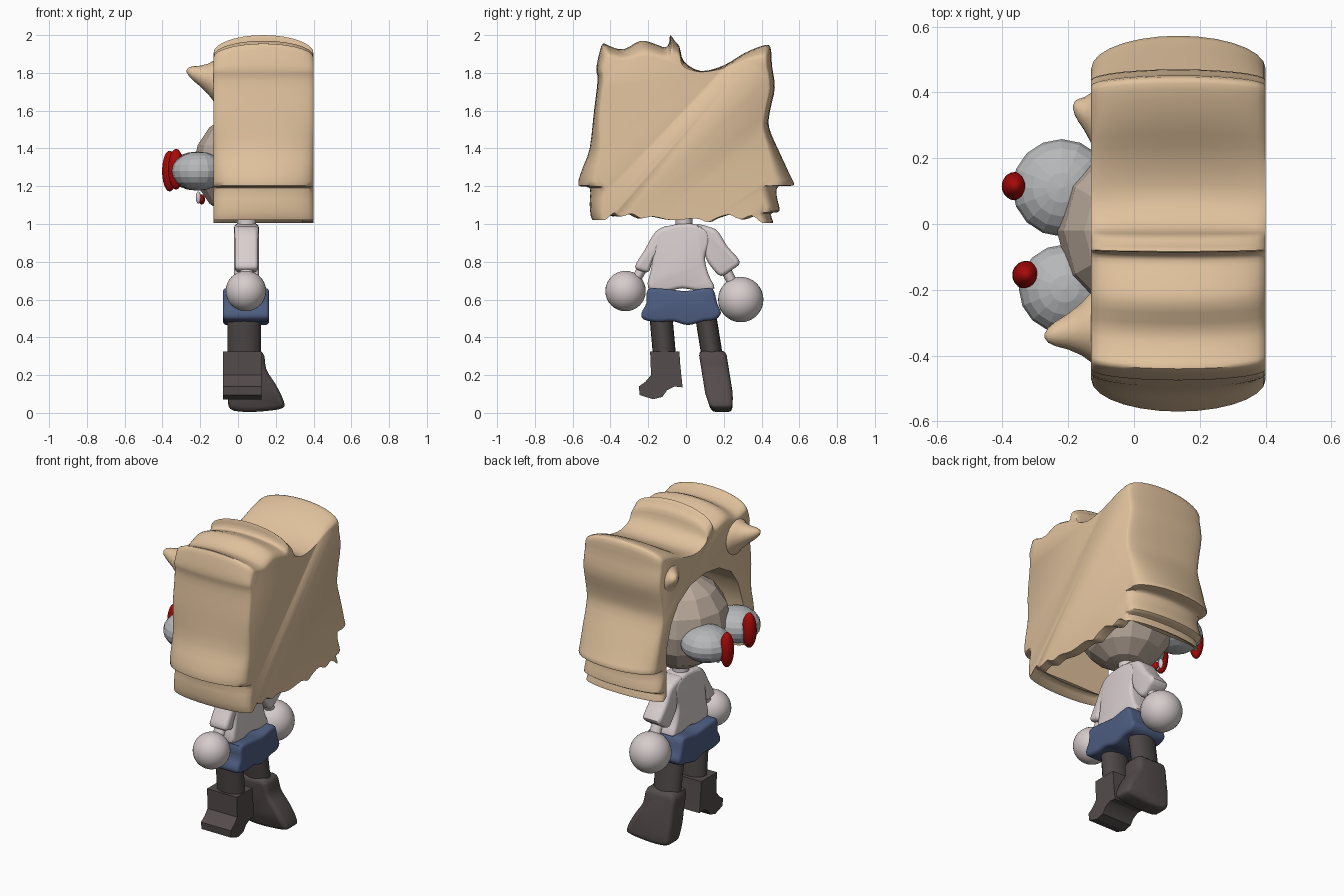
import bpy, bmesh, math
from mathutils import Vector, Matrix

if "Cube" in bpy.data.objects:
    bpy.data.objects.remove(bpy.data.objects["Cube"])

def mat(name, c):
    m = bpy.data.materials.new(name)
    m.diffuse_color = (*c, 1)
    m.use_nodes = True
    m.node_tree.nodes["Principled BSDF"].inputs["Base Color"].default_value = m.diffuse_color
    return m

HAIR = mat("sandy hair", (0.75, 0.54, 0.34))
SKIN = mat("face tan", (0.50, 0.41, 0.34))
EYE = mat("eye grey", (0.47, 0.48, 0.49))
RED = mat("red", (0.38, 0.003, 0.003))
SHIRT = mat("shirt white", (0.69, 0.62, 0.62))
HAND = mat("hand white", (0.67, 0.60, 0.60))
SKIRT = mat("skirt blue", (0.075, 0.11, 0.22))
LEG = mat("stocking dark grey", (0.075, 0.062, 0.062))
BOOT = mat("boot dark brown", (0.09, 0.072, 0.072))

def finish(name, bm, material, smooth=None):
    bmesh.ops.recalc_face_normals(bm, faces=bm.faces)
    me = bpy.data.meshes.new(name)
    bm.to_mesh(me)
    bm.free()
    ob = bpy.data.objects.new(name, me)
    bpy.context.collection.objects.link(ob)
    me.materials.append(material)
    if smooth:
        shade(ob, smooth)
    return ob

def select(ob):
    bpy.ops.object.select_all(action='DESELECT')
    bpy.context.view_layer.objects.active = ob
    ob.select_set(True)

def shade(ob, angle):
    select(ob)
    bpy.ops.object.shade_smooth_by_angle(angle=math.radians(angle))

def spline(pts, n=4):
    """Closed Catmull-Rom curve through 2D points."""
    out, k = [], len(pts)
    for i in range(k):
        a, b, c, d = (Vector(pts[(i + j) % k]) for j in (-1, 0, 1, 2))
        for s in range(n):
            t = s / n
            out.append(0.5 * (2 * b + (c - a) * t + (2 * a - 5 * b + 4 * c - d) * t * t
                              + (3 * b - a - 3 * c + d) * t ** 3))
    return out

def inset(pts, d):
    """Closed 2D outline moved inwards by d."""
    pts = [Vector(p) for p in pts]
    k = len(pts)
    area = sum(pts[i - 1].x * pts[i].y - pts[i].x * pts[i - 1].y for i in range(k))
    out = []
    for i in range(k):
        t = (pts[(i + 1) % k] - pts[i - 1]).normalized() * math.copysign(d, area)
        out.append(pts[i] + Vector((-t.y, t.x)))
    return out

def loft(rings):
    bm = bmesh.new()
    vs = [[bm.verts.new(p) for p in r] for r in rings]
    n = len(vs[0])
    for a, b in zip(vs, vs[1:]):
        for i in range(n):
            bm.faces.new((a[i], a[(i + 1) % n], b[(i + 1) % n], b[i]))
    bm.faces.new(vs[0])
    bm.faces.new(vs[-1])
    return bm

def rounded(pts, a, b, r):
    """Outline copies from a to b with rims rounded by r: (depth, outline) pairs."""
    if not r:
        return [(a, pts), (b, pts)]
    steps = [(r * (1 - math.sin(q)), r * (1 - math.cos(q))) for q in (math.pi / 2, math.pi / 3, math.pi / 6, 0)]
    front = [(a + dx, inset(pts, din)) for dx, din in steps]
    return front + [(a + b - x, p) for x, p in reversed(front)]

def slab(name, pts, x0, x1, material, r=0.0, n=1, smooth=45):
    """Side outline (y, z) extruded along x, with rounded rims."""
    pts = spline(pts, n) if n > 1 else pts
    rings = [[(x, p[0], p[1]) for p in ring] for x, ring in rounded(pts, x0, x1, r)]
    return finish(name, loft(rings), material, smooth)

def ball(name, c, r, material, u=16, v=10, smooth=None):
    bm = bmesh.new()
    bmesh.ops.create_uvsphere(bm, u_segments=u, v_segments=v, radius=1)
    bmesh.ops.transform(bm, matrix=Matrix.Translation(c) @ Matrix.Diagonal((*r, 1)), verts=bm.verts)
    return finish(name, bm, material, smooth)

def tube(name, a, b, rx, ry, material, n=20):
    ring = [(rx * math.cos(2 * math.pi * i / n), ry * math.sin(2 * math.pi * i / n)) for i in range(n)]
    bm = loft([[(c[0] + p, c[1] + q, c[2]) for p, q in ring] for c in (a, b)])
    return finish(name, bm, material, 40)

# Hair: jagged outline swept along x, shrinking and softening towards both ends
outline = [(-.495, 1.02), (-.51, 1.10), (-.51, 1.19), (-.57, 1.205), (-.55, 1.29), (-.51, 1.40),
           (-.487, 1.60), (-.468, 1.76), (-.475, 1.82), (-.46, 1.90), (-.44, 1.955), (-.40, 1.94),
           (-.33, 1.925), (-.24, 1.97), (-.17, 1.955), (-.11, 1.935), (-.09, 1.96), (-.083, 2.0),
           (-.06, 1.97), (-.035, 1.94), (-.01, 1.86), (.08, 1.81), (.20, 1.84), (.31, 1.905),
           (.41, 1.945), (.447, 1.935), (.455, 1.84), (.47, 1.72), (.445, 1.60), (.44, 1.51),
           (.495, 1.38), (.55, 1.26), (.57, 1.205), (.49, 1.20), (.48, 1.15), (.495, 1.07),
           (.45, 1.055), (.46, 1.005), (.40, 1.045), (.33, 1.025), (.26, 1.05), (.18, 1.03),
           (.13, 1.01), (.06, 1.03), (-.08, 1.02), (-.20, 1.04), (-.27, 1.03), (-.33, 1.055),
           (-.39, 1.04), (-.44, 1.06)]
curve = spline(outline, 3)
rings = []
for i in range(15):
    t = -math.cos(math.pi * i / 14)
    w = 1 - math.sqrt(max(0, 1 - t * t))
    ring = []
    for p in curve:
        flare = max(0, 1 - abs(p.y - 1.2) / .35)
        ring.append((.135 + .265 * t, p.x * (1 - w * (.07 + .11 * flare)),
                     p.y - max(0, p.y - 1.8) * .48 * w))
    rings.append(ring)
hair = finish("hair", loft(rings), HAIR)

# Hollow for the head, open to the face and below
half = [(.375, .8), (.38, 1.12), (.375, 1.32), (.33, 1.46), (.26, 1.56), (.14, 1.63)]
arch = half + [(0, 1.65)] + [(-y, z) for y, z in reversed(half)]
cutter = slab("hair_cutter", arch, -0.6, 0.34, HAIR)
cutter.hide_render = True
mod = hair.modifiers.new("hollow", 'BOOLEAN')
mod.operation, mod.object, mod.solver = 'DIFFERENCE', cutter, 'EXACT'
select(hair)
bpy.ops.object.modifier_apply(modifier="hollow")
bpy.data.objects.remove(cutter)
shade(hair, 50)

# Hair tufts pointing forward from the fringe
def tuft(name, base, tip, r):
    base, tip = Vector(base), Vector(tip)
    prof = [(0, 1), (.12, .93), (.3, .70), (.55, .48), (.8, .32), (.93, .20), (1, .05)]
    rings = []
    for t, s in prof:
        c = base.lerp(tip, t)
        rings.append([(c.x, c.y + r * s * math.cos(a * math.pi / 8), c.z + r * s * math.sin(a * math.pi / 8))
                      for a in range(16)])
    finish(name, loft(rings), HAIR, 60)

tuft("hair_tuft_right", (-.11, -.31, 1.75), (-.272, -.34, 1.81), .115)
tuft("hair_tuft_left", (-.11, .31, 1.73), (-.185, .355, 1.76), .105)

# Head, eyes and mouth
ball("head", (.05, -.02, 1.31), (.285, .285, .285), SKIN, 12, 8)
ball("eye_left", (-.22, .11, 1.28), (.15, .148, .103), EYE, 16, 10)
ball("eye_right", (-.21, -.197, 1.28), (.14, .135, .103), EYE, 16, 10)
ball("pupil_left", (-.362, .115, 1.28), (.04, .043, .108), RED, 20, 12, 60)
ball("pupil_right", (-.328, -.155, 1.29), (.042, .043, .108), RED, 20, 12, 60)
ball("mouth", (-.192, -.06, 1.13), (.018, .045, .027), RED, 14, 8, 60)
for i in range(4):
    ball("tooth", (-.21, -.105 + .03 * i, 1.14), (.014, .016, .033), HAND, 10, 6, 60)

# Neck and shirt
tube("neck", (.045, -.01, .95), (.045, -.01, 1.08), .05, .045, HAND)
slab("shirt", [(-.09, .99), (-.03, 1.0), (.04, 1.0), (.11, .97), (.125, .90), (.10, .82), (.12, .73),
               (.15, .66), (.08, .645), (-.02, .66), (-.10, .645), (-.20, .66), (-.185, .76),
               (-.17, .86), (-.15, .96)], -.02, .11, SHIRT, .02, 3)
slab("sleeve_right", [(-.09, .985), (-.16, .96), (-.22, .86), (-.27, .775), (-.235, .75), (-.195, .75),
                      (-.17, .82), (-.10, .88)], -.017, .107, SHIRT, .022, 3)
slab("sleeve_left", [(.05, .995), (.12, .985), (.17, .96), (.22, .88), (.285, .80), (.24, .755),
                     (.185, .725), (.14, .765), (.105, .82), (.09, .90)], -.017, .107, SHIRT, .022, 3)

# Arms and hands
tube("forearm_right", (.045, -.21, .80), (.045, -.28, .68), .035, .03, HAND)
tube("forearm_left", (.045, .19, .80), (.045, .26, .66), .035, .03, HAND)
ball("hand_right", (.042, -.32, .645), (.107,) * 3, HAND, 32, 16, 30)
ball("hand_left", (.042, .29, .60), (.12,) * 3, HAND, 32, 16, 30)

# Skirt
slab("skirt", [(-.20, .655), (-.10, .655), (0, .645), (.10, .66), (.145, .65), (.165, .58), (.185, .53),
               (.155, .495), (.09, .485), (.01, .465), (-.07, .485), (-.15, .48), (-.225, .495),
               (-.235, .53), (-.21, .58)], -.08, .165, SKIRT, .02, 3)

# Legs
tube("leg_right", (.033, -.135, .54), (.033, -.112, .28), .088, .061, LEG)
tube("leg_left", (.033, .10, .54), (.033, .145, .26), .088, .057, LEG)

# Right boot: hard-edged, toe towards the right side
slab("boot_right", [(-.19, .325), (-.035, .325), (-.03, .25), (-.018, .135), (-.06, .14), (-.10, .12),
                    (-.125, .085), (-.175, .072), (-.245, .095), (-.25, .14), (-.215, .165), (-.185, .20)],
     -.08, .125, BOOT, 0, 1, 30)

# Left boot: rounded, toe turned to the back, shaft leaning outwards, sole narrowed
side = spline([(-.055, .32), (.04, .325), (.13, .32), (.15, .23), (.20, .15), (.243, .06), (.235, .025),
               (.15, .01), (.04, .005), (-.04, .02), (-.055, .08), (-.06, .2)], 3)
bm = loft([[(p[0], y, p[1]) for p in ring] for y, ring in rounded(side, -.073, .073, .028)])
for v in bm.verts:
    v.co.y *= 1 - 2.5 * max(0, .1 - v.co.z)
    v.co.y += .14 + (.32 - v.co.z) * .16
    v.co.z = max(v.co.z, 0)
finish("boot_left", bm, BOOT, 50)
